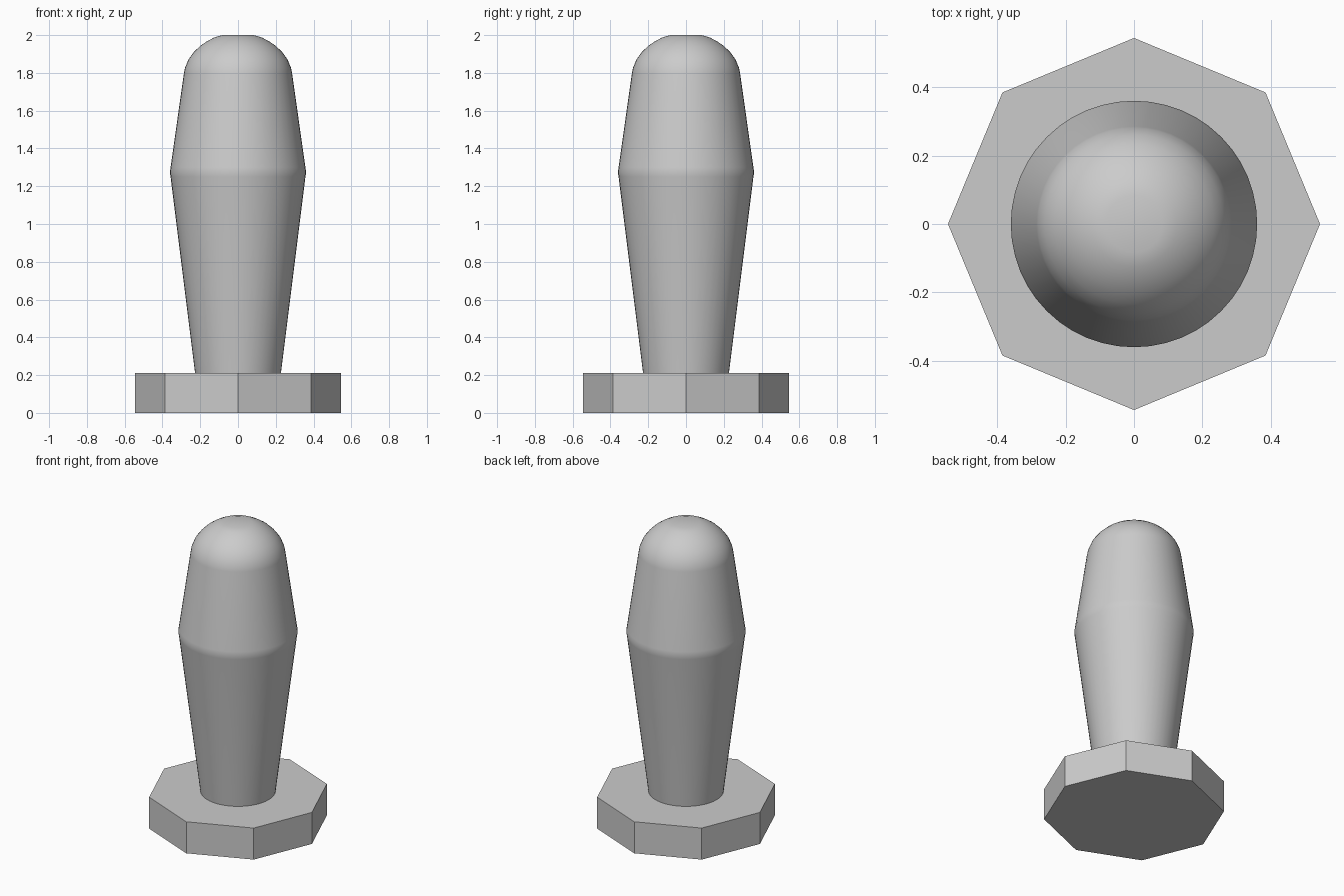
import bpy, bmesh, math

if "Cube" in bpy.data.objects:
    bpy.data.objects.remove(bpy.data.objects["Cube"])


def lathe(name, profile, sides):
    """Closed solid of revolution about z from (radius, height) points."""
    bm = bmesh.new()
    rings = []
    for r, z in profile:
        rings.append([bm.verts.new((r * math.cos(2 * math.pi * i / sides),
                                    r * math.sin(2 * math.pi * i / sides), z))
                      for i in range(sides)])
    for low, high in zip(rings, rings[1:]):
        for i in range(sides):
            j = (i + 1) % sides
            bm.faces.new((low[i], low[j], high[j], high[i]))
    bm.faces.new(rings[0][::-1])
    bm.faces.new(rings[-1])
    mesh = bpy.data.meshes.new(name)
    bm.to_mesh(mesh)
    bm.free()
    obj = bpy.data.objects.new(name, mesh)
    bpy.context.collection.objects.link(obj)
    return obj


# Octagonal base plate, corners on the axes
lathe("base", [(0.545, 0), (0.545, 0.21)], 8)

# Tapered peg: widens to a soft shoulder, narrows, then rounds over to a flat tip
peg = lathe("peg", [
    (0.226, 0.20), (0.357, 1.25), (0.361, 1.275), (0.357, 1.30),
    (0.286, 1.80), (0.281, 1.826), (0.262, 1.872), (0.234, 1.91),
    (0.200, 1.943), (0.165, 1.967), (0.125, 1.988), (0.083, 2.0),
], 48)
bpy.context.view_layer.objects.active = peg
peg.select_set(True)
bpy.ops.object.shade_smooth_by_angle(angle=math.radians(30))
